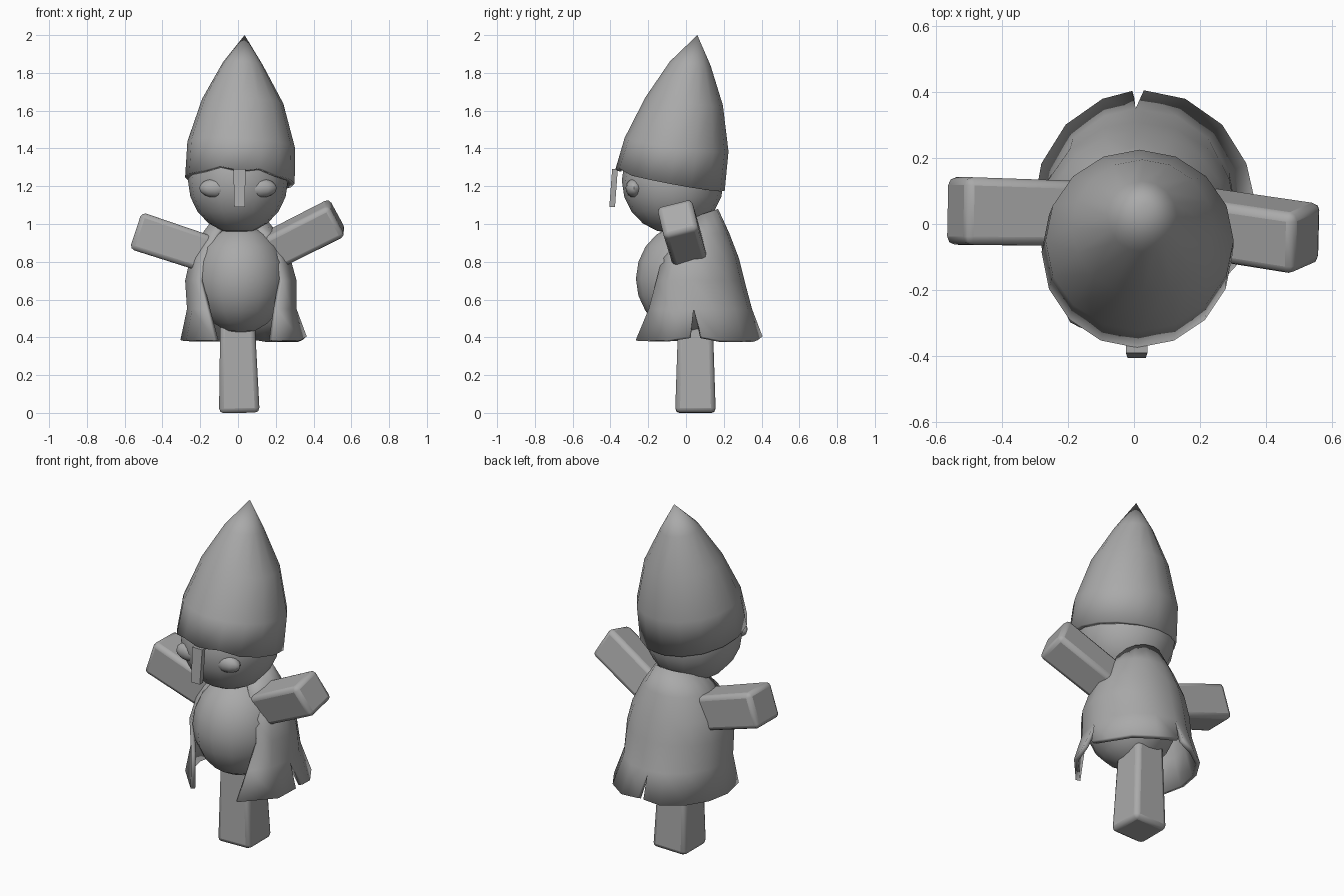
import bpy, bmesh, math
from mathutils import Vector, Matrix

if "Cube" in bpy.data.objects:
    bpy.data.objects.remove(bpy.data.objects["Cube"], do_unlink=True)

grey = bpy.data.materials.new("plain grey")
grey.use_nodes = True
COLOUR = (0.4, 0.4, 0.4, 1)
grey.diffuse_color = COLOUR
grey.node_tree.nodes["Principled BSDF"].inputs["Base Color"].default_value = COLOUR


def finish(name, bm, angle=50, thickness=0, bevel=0):
    """Turn a bmesh into a smooth shaded object with its modifiers."""
    bmesh.ops.recalc_face_normals(bm, faces=bm.faces)
    mesh = bpy.data.meshes.new(name)
    bm.to_mesh(mesh)
    bm.free()
    mesh.materials.append(grey)
    obj = bpy.data.objects.new(name, mesh)
    bpy.context.collection.objects.link(obj)
    if thickness:
        mod = obj.modifiers.new("shell", 'SOLIDIFY')
        mod.thickness = thickness
        mod.offset = -1
    if bevel:
        mod = obj.modifiers.new("soft edges", 'BEVEL')
        mod.width = bevel
        mod.segments = 2
    bpy.ops.object.select_all(action='DESELECT')
    bpy.context.view_layer.objects.active = obj
    obj.select_set(True)
    bpy.ops.object.shade_smooth_by_angle(angle=math.radians(angle))
    return obj


def ellipsoid(name, centre, radii, segments=16, rings=10):
    bm = bmesh.new()
    bmesh.ops.create_uvsphere(bm, u_segments=segments, v_segments=rings, radius=1)
    bmesh.ops.transform(bm, matrix=Matrix.LocRotScale(centre, None, radii), verts=bm.verts)
    return finish(name, bm)


def limb(name, start, end, start_size, end_size, roll=0):
    """Soft-edged tapered box running from start to end."""
    start, end = Vector(start), Vector(end)
    axis = (end - start).normalized()
    side = Vector((1, 0, 0)) if abs(axis.z) > 0.9 else Vector((0, 1, 0))
    side = (side - axis * side.dot(axis)).normalized()
    side.rotate(Matrix.Rotation(math.radians(roll), 3, axis))
    up = axis.cross(side)
    bm = bmesh.new()
    loops = [[bm.verts.new(c + (side * u + up * v) * size / 2)
              for u, v in ((-1, -1), (1, -1), (1, 1), (-1, 1))]
             for c, size in ((start, start_size), (end, end_size))]
    for k in range(4):
        n = (k + 1) % 4
        bm.faces.new((loops[0][k], loops[0][n], loops[1][n], loops[1][k]))
    for loop in loops:
        bm.faces.new(loop)
    return finish(name, bm, bevel=0.025)


# Leg, arms, belly and head
limb("leg", (0.007, 0.05, 0), (-0.005, 0.05, 0.6), 0.215, 0.175)
limb("right_arm", (-0.1, 0.03, 0.82), (-0.54, 0.04, 0.965), 0.195, 0.205)
limb("left_arm", (0.1, 0.02, 0.82), (0.525, -0.045, 1.035), 0.185, 0.19, roll=12)
ellipsoid("belly", (0.015, 0.0, 0.71), (0.25, 0.265, 0.29), 14)
ellipsoid("head", (0, -0.07, 1.23), (0.265, 0.27, 0.28))
for side, label in ((-1, "right"), (1, "left")):
    ellipsoid(label + "_eye", (side * 0.12, -0.275, 1.19), (0.085, 0.045, 0.05), 12, 8)

# Pointed helmet: tilted rings (x min, x max, y min, y max, z, slope), then the tip
RINGS = ((-0.28, 0.30, -0.375, 0.205, 1.23, -0.19),
         (-0.268, 0.302, -0.325, 0.225, 1.42, -0.13),
         (-0.19, 0.24, -0.215, 0.195, 1.65, -0.1),
         (-0.08, 0.13, -0.085, 0.13, 1.85, -0.1))
SIDES = 16
bm = bmesh.new()
loops = []
for level, (x0, x1, y0, y1, z, slope) in enumerate(RINGS):
    loop = []
    for k in range(SIDES):
        a = math.tau * k / SIDES - math.pi / 2
        dx, dy = (x1 - x0) / 2 * math.cos(a), (y1 - y0) / 2 * math.sin(a)
        height = z + slope * dy - 0.06 * dx
        if level == 0 and k in (1, SIDES - 1):
            height += 0.02      # brow arches
        loop.append(bm.verts.new(((x0 + x1) / 2 + dx, (y0 + y1) / 2 + dy, height)))
    loops.append(loop)
tip = bm.verts.new((0.035, 0.06, 2.0))
for k in range(SIDES):
    n = (k + 1) % SIDES
    for low, high in zip(loops, loops[1:]):
        bm.faces.new((low[k], low[n], high[n], high[k]))
    bm.faces.new((loops[-1][k], loops[-1][n], tip))
finish("helmet", bm, thickness=0.03)

# Nose guard hanging from the helmet rim
bm = bmesh.new()
bmesh.ops.create_cube(bm, size=1)
bmesh.ops.transform(bm, matrix=Matrix.LocRotScale((0.008, -0.376, 1.19), None, (0.065, 0.03, 0.2)),
                    verts=bm.verts)
for v in bm.verts:
    if v.co.z < 1.15:
        v.co.y -= 0.015
        v.co.x = 0.008 + (v.co.x - 0.008) * 0.85
finish("nose_guard", bm, angle=30)

# Open cloak: levels of (z, x centre, x radius, y centre, y radius, front edge angle)
LEVELS = ((1.04, 0.01, 0.13, 0.05, 0.12, 55), (0.95, 0.01, 0.2, 0.05, 0.18, 52),
          (0.82, 0.012, 0.265, 0.04, 0.24, 44), (0.7, 0.015, 0.295, 0.03, 0.28, 42),
          (0.55, 0.02, 0.29, 0.04, 0.31, 50), (0.385, 0.03, 0.335, 0.05, 0.355, 63))
# Angles in degrees from the left side (0) through the back (90) to the right (180)
COLUMNS = ("edge", -25, 0, 22, 45, 68, 93, 112, 135, 158, 180, 205, "end")
SLITS = (0, 93)


def cloak_point(level, column, push):
    z, cx, rx, cy, ry, edge = LEVELS[level]
    angle = {"edge": -edge, "end": 180 + edge}.get(column, column)
    if level == len(LEVELS) - 1 and column in SLITS:
        angle += push * (5 if column == 0 else 3)
        z += 0.02
    a = math.radians(angle)
    if level == 0:
        z += 0.04 * math.sin(a)     # neckline dips at the front
    return Vector((cx + rx * math.cos(a), cy + ry * math.sin(a), z))


bm = bmesh.new()
for left, right in zip(COLUMNS, COLUMNS[1:]):
    for lv in range(len(LEVELS) - 1):
        corners = (cloak_point(lv, left, 1), cloak_point(lv + 1, left, 1),
                   cloak_point(lv + 1, right, -1), cloak_point(lv, right, -1))
        bm.faces.new([bm.verts.new(c) for c in corners])
bmesh.ops.remove_doubles(bm, verts=bm.verts, dist=0.0005)
cloak = finish("cloak", bm, thickness=0.025)
# Make sure the cloak thickens inward
back = max(cloak.data.polygons, key=lambda p: p.center.y)
if back.normal.y < 0:
    cloak.data.flip_normals()
